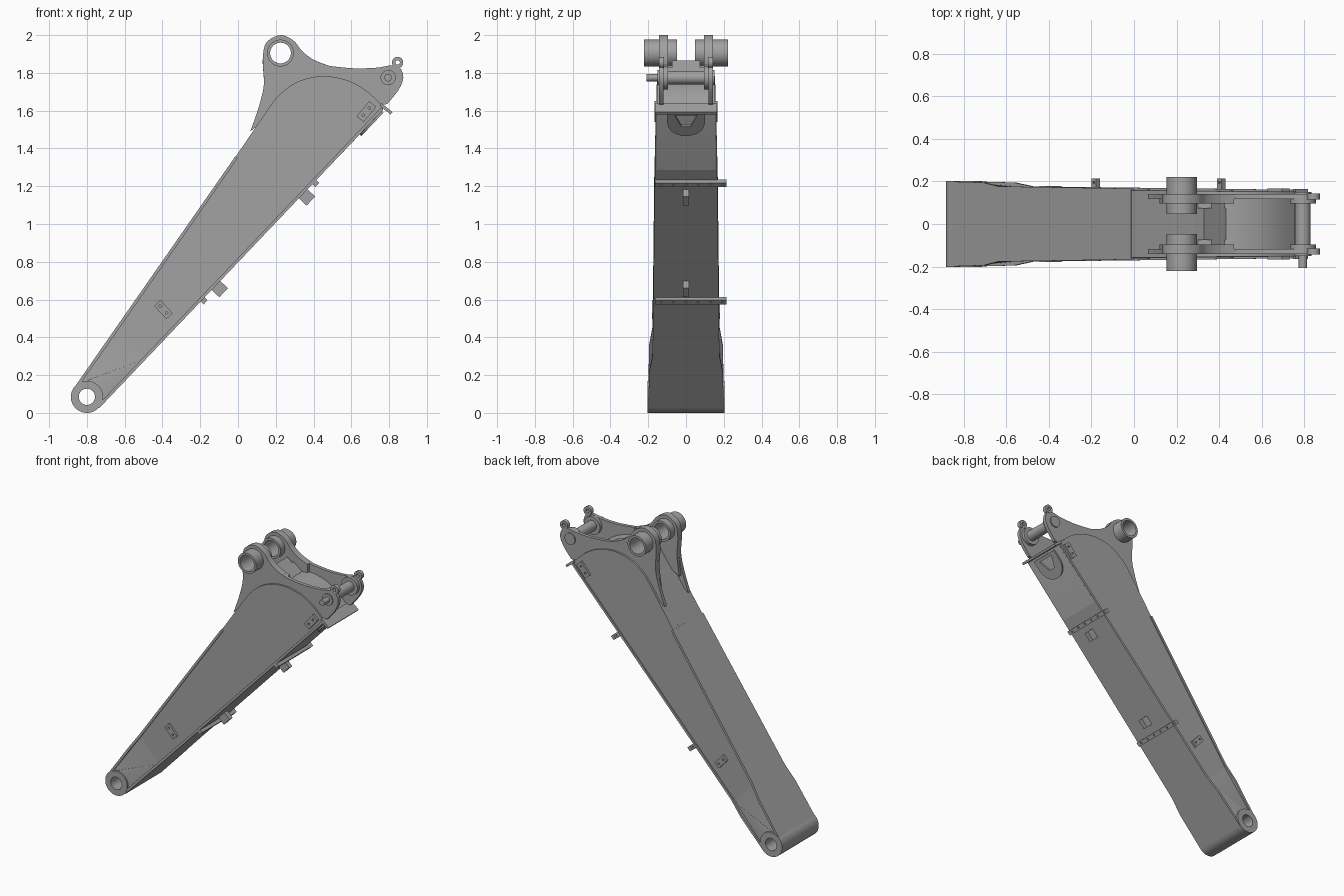
import bpy, bmesh
from math import cos, sin, radians, pi
from mathutils import Matrix, Vector

if "Cube" in bpy.data.objects:
    bpy.data.objects.remove(bpy.data.objects["Cube"], do_unlink=True)

grey = bpy.data.materials.new("steel_grey")
grey.use_nodes = True
grey.diffuse_color = (0.36, 0.36, 0.36, 1)
grey.node_tree.nodes["Principled BSDF"].inputs["Base Color"].default_value = grey.diffuse_color

parts = []
FRONT = Matrix.Rotation(pi / 2, 4, 'X')


def finish(name, mesh):
    ob = bpy.data.objects.new(name, mesh)
    bpy.context.collection.objects.link(ob)
    mesh.materials.clear()
    mesh.materials.append(grey)
    parts.append(ob)
    return ob


def plate(name, loops, d0, d1, frame=FRONT):
    """Flat outline with optional holes, thickened from d0 to d1 along the frame's local z."""
    cu = bpy.data.curves.new(name, 'CURVE')
    cu.dimensions, cu.fill_mode, cu.extrude = '2D', 'BOTH', (d1 - d0) / 2
    for loop in loops:
        sp = cu.splines.new('POLY')
        sp.points.add(len(loop) - 1)
        for p, (x, y) in zip(sp.points, loop):
            p.co = (x, y, 0, 1)
        sp.use_cyclic_u = True
    tmp = bpy.data.objects.new("tmp", cu)
    bpy.context.collection.objects.link(tmp)
    dg = bpy.context.evaluated_depsgraph_get()
    mesh = bpy.data.meshes.new_from_object(tmp.evaluated_get(dg))
    bpy.data.objects.remove(tmp)
    bpy.data.curves.remove(cu)
    mesh.transform(frame @ Matrix.Translation((0, 0, (d0 + d1) / 2)))
    bm = bmesh.new()
    bm.from_mesh(mesh)
    bmesh.ops.remove_doubles(bm, verts=bm.verts, dist=1e-5)
    bmesh.ops.recalc_face_normals(bm, faces=bm.faces)
    bm.to_mesh(mesh)
    bm.free()
    return finish(name, mesh)


def side(name, loops, y0, y1):
    return plate(name, loops, -y1, -y0)


def circle(c, r, n=32, a0=0, a1=360):
    full = a1 - a0 == 360
    steps = n if full else n - 1
    return [(c[0] + r * cos(radians(a0 + (a1 - a0) * i / steps)),
             c[1] + r * sin(radians(a0 + (a1 - a0) * i / steps))) for i in range(n)]


def smooth(pts, n=5):
    """Catmull-Rom through the points."""
    v = [Vector(p) for p in [pts[0]] + pts + [pts[-1]]]
    out = []
    for a, b, c, d in zip(v, v[1:], v[2:], v[3:]):
        for i in range(n):
            t = i / n
            out.append(tuple(0.5 * (2 * b + (c - a) * t + (2 * a - 5 * b + 4 * c - d) * t * t
                                    + (3 * b - a - 3 * c + d) * t ** 3)))
    return out + [pts[-1]]


def rect(cx, cy, w, h):
    return [(cx - w / 2, cy - h / 2), (cx + w / 2, cy - h / 2),
            (cx + w / 2, cy + h / 2), (cx - w / 2, cy + h / 2)]


def station(x, z):
    return 0.68 * x + 0.73 * z


def wall(x, z):
    """Half width of the box along its length."""
    t = station(x, z)
    if t < -0.12:
        return 0.165 + 0.027 * min(1, (-0.12 - t) / 0.2)
    return 0.168 - 0.015 * (t + 0.12) / 1.81


def box(name, outline):
    ob = side(name, [outline], -1, 1)
    for v in ob.data.vertices:
        v.co.y *= wall(v.co.x, v.co.z)


def flange(name, a, b, thick):
    """Long cover plate with flared foot, thickened to the right of a-b."""
    a, b = Vector(a), Vector(b)
    d = (b - a).normalized()
    nrm = Vector((d.y, -d.x)) * thick
    ta, tb = station(*a), station(*b)
    bm = bmesh.new()
    rings = []
    for t, w in ((ta, 0.2), (-0.22, 0.195), (-0.1, 0.177), (tb, wall(*b) + 0.008)):
        p = a.lerp(b, (t - ta) / (tb - ta))
        rings.append([bm.verts.new((q.x, y, q.y)) for q, y in
                      ((p, -w), (p, w), (p + nrm, w), (p + nrm, -w))])
    for r, s in zip(rings, rings[1:]):
        for i in range(4):
            bm.faces.new((r[i], r[(i + 1) % 4], s[(i + 1) % 4], s[i]))
    bm.faces.new(rings[0])
    bm.faces.new(rings[-1])
    bmesh.ops.recalc_face_normals(bm, faces=bm.faces)
    mesh = bpy.data.meshes.new(name)
    bm.to_mesh(mesh)
    bm.free()
    finish(name, mesh)


foot, pivot, pin = (-0.8, 0.085), (0.225, 1.905), (0.795, 1.775)
lug = (0.845, 1.855)

# Tapered box with flared foot
arch = smooth([(0.16, 1.61), (0.22, 1.685), (0.32, 1.755), (0.45, 1.783),
               (0.58, 1.76), (0.68, 1.705), (0.77, 1.62)])
box("main_box", [(-0.64, 0.45), (-0.02, 1.345)] + arch + [(0.765, 1.6), (-0.485, 0.29)])
box("flared_foot", [(-0.64, 0.45), (-0.485, 0.29)] + circle(foot, 0.08, 16, -50, 140))
flange("top_flange", (-0.87, 0.13), (-0.015, 1.357), 0.016)
flange("bottom_flange", (-0.735, 0.025), (0.77, 1.606), -0.016)

# Foot pivot tube
side("foot_tube", [circle(foot, 0.085, 48), circle(foot, 0.043)], -0.203, 0.203)

# Raised cover between the ears
side("cover_plate", [[(-0.01, 1.36), (0.3, 1.81), (0.365, 1.83), (0.435, 1.775), (0.3, 1.7)]], -0.097, 0.097)
side("cover_peak", [[(0.28, 1.78), (0.33, 1.865), (0.432, 1.782), (0.35, 1.75)]], -0.075, 0.075)

# Ears with bosses
left_edge = [(0.065, 1.49), (0.11, 1.62), (0.137, 1.74), (0.131, 1.87), (0.15, 1.96),
             (0.225, 2.0), (0.295, 1.97), (0.34, 1.915), (0.4, 1.87), (0.47, 1.842)]
right_edge = [(0.5, 1.835), (0.62, 1.824), (0.74, 1.828), (0.81, 1.84), (0.855, 1.83),
              (0.875, 1.775), (0.85, 1.71), (0.79, 1.635)]
ear = smooth(left_edge + right_edge) + [(0.6, 1.6), (0.4, 1.6), (0.2, 1.6)]
doubler = smooth([(0.12, 1.6)] + left_edge[2:]) + [(0.47, 1.74), (0.3, 1.7)]
for s, label in ((-1, "right"), (1, "left")):
    def pair(name, loops, a, b):
        side(label + "_" + name, loops, *sorted((s * a, s * b)))
    hole = circle(pivot, 0.055)
    pair("ear", [ear, hole], 0.118, 0.142)
    pair("ear_doubler", [doubler, hole], 0.096, 0.118)
    pair("pivot_boss", [circle(pivot, 0.071, 40), hole], 0.048, 0.222)
    pair("pin_collar", [circle(pin, 0.062)], 0.096, 0.118)
    pair("pin_cap", [circle(pin, 0.04)], 0.142, 0.15)
    pair("lifting_lug", [circle(lug, 0.03, 24), circle(lug, 0.012, 16)], 0.116, 0.144)

    # Bolted pads on the box walls
    for name, c, ang, w, h in (("lower_pad", (-0.395, 0.547), -47, 0.095, 0.045),
                               ("upper_pad", (0.68, 1.595), 50, 0.105, 0.048)):
        def turn(p):
            q = Matrix.Rotation(radians(ang), 2) @ Vector(p)
            return (c[0] + q.x, c[1] + q.y)
        holes = [circle(turn((k * 0.025, 0)), 0.007, 12) for k in (-1, 1)]
        outer = wall(*c)
        pair(name, [[turn(p) for p in rect(0, 0, w, h)]] + holes, outer - 0.005, outer + 0.014)

# Cross pin and its tail
side("cross_pin", [circle(pin, 0.036)], -0.13, 0.13)
side("pin_tail", [circle(pin, 0.02, 24)], -0.208, -0.14)

# Lip plate at the head end
side("end_lip", [[(0.75, 1.625), (0.76, 1.64), (0.818, 1.592), (0.808, 1.58)]], -0.165, 0.165)

# Fittings on the underside: local x across, local y along the box
along = Vector((0.689, 0, 0.724)).normalized()
across = Vector((0, 1, 0))
out = across.cross(along)
UNDER = Matrix((across, along, out)).transposed().to_4x4()
UNDER.translation = (-0.735, 0, 0.025)
for name, bar, block in (("lower", 0.795, 0.897), ("upper", 1.652, 1.567)):
    holes = [circle((-0.13 + 0.065 * i, bar), 0.006, 10) for i in range(6)]
    plate(name + "_pipe_bar", [rect(0.025, bar, 0.38, 0.03)] + holes, -0.004, 0.022, UNDER)
    plate(name + "_clamp_block", [rect(0, block, 0.032, 0.066)], -0.01, 0.056, UNDER)
u_shape = [(0.1, 2.17)] + circle((0, 2.1), 0.1, 20, 0, -180) + [(-0.1, 2.17)]
v_hole = [(0.06, 2.15), (0.025, 2.07), (-0.025, 2.07), (-0.06, 2.15)]
plate("head_gusset", [u_shape, v_hole], -0.004, 0.012, UNDER)

# Shading
for ob in bpy.context.selected_objects:
    ob.select_set(False)
for ob in parts:
    ob.select_set(True)
bpy.context.view_layer.objects.active = parts[0]
bpy.ops.object.shade_smooth_by_angle(angle=radians(30))
